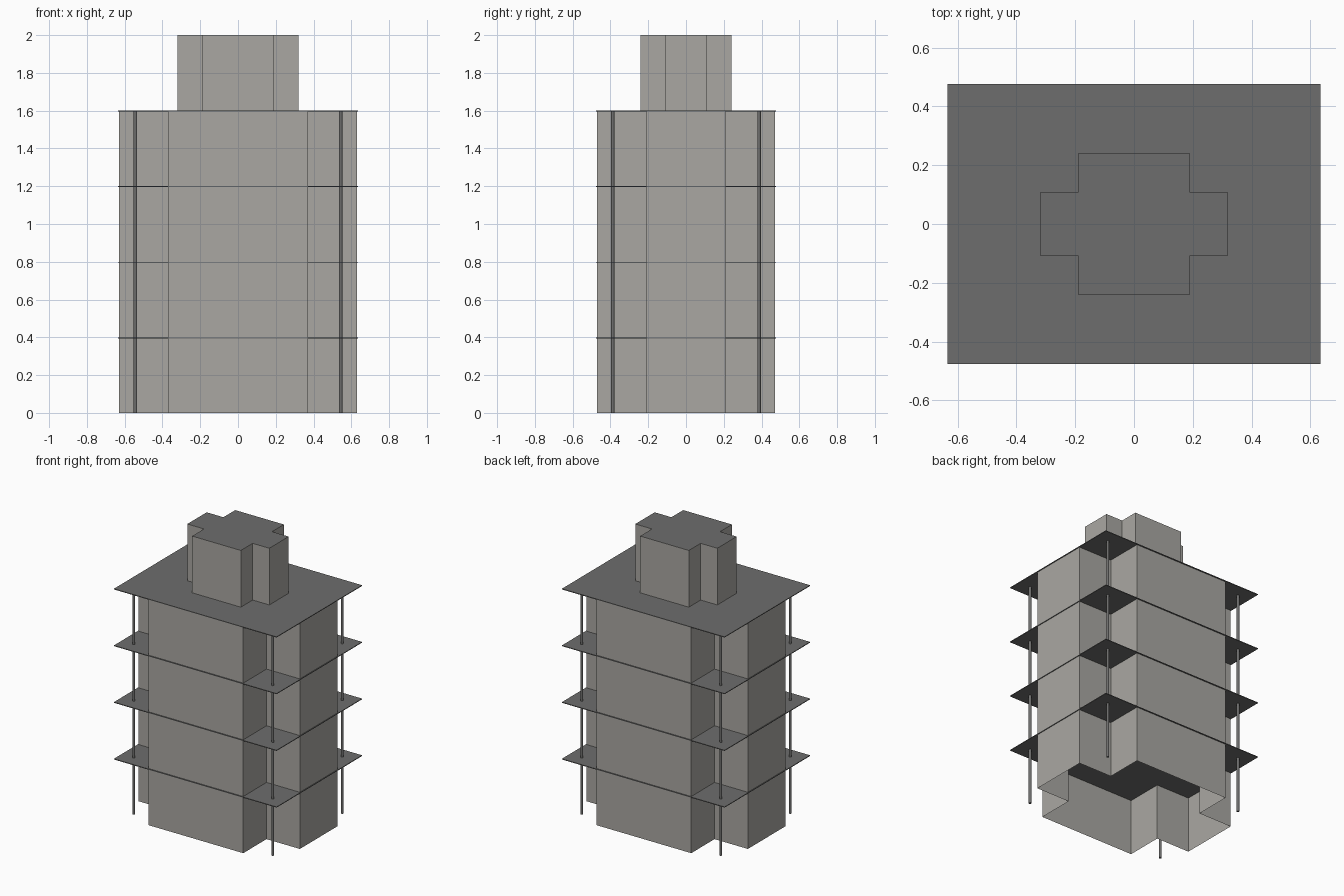
import bpy, bmesh

if "Cube" in bpy.data.objects:
    bpy.data.objects.remove(bpy.data.objects["Cube"])

FLOOR = 0.4          # storey height
SLAB = 0.005         # slab thickness


def material(name, rgb):
    m = bpy.data.materials.new(name)
    m.diffuse_color = (*rgb, 1)
    m.use_nodes = True
    m.node_tree.nodes["Principled BSDF"].inputs["Base Color"].default_value = m.diffuse_color
    return m


concrete = material("light concrete", (0.40, 0.39, 0.365))
dark = material("dark grey", (0.155, 0.155, 0.153))


def finish(name, bm, *mats):
    mesh = bpy.data.meshes.new(name)
    bm.to_mesh(mesh)
    bm.free()
    for m in mats:
        mesh.materials.append(m)
    obj = bpy.data.objects.new(name, mesh)
    bpy.context.collection.objects.link(obj)
    return obj


def cross_outline(ox, oy, ix, iy):
    """Plus-shaped plan, counter-clockwise: outer reach ox, oy; arm half widths ix, iy."""
    quarter = [(ox, iy), (ix, iy), (ix, oy)]
    pts = []
    for sx, sy in ((1, 1), (-1, 1), (-1, -1), (1, -1)):
        q = [(sx * x, sy * y) for x, y in quarter]
        pts += q if sx * sy > 0 else q[::-1]
    return pts


def walls(name, outline, z0, z1, capped=False):
    bm = bmesh.new()
    low = [bm.verts.new((x, y, z0)) for x, y in outline]
    high = [bm.verts.new((x, y, z1)) for x, y in outline]
    n = len(outline)
    for i in range(n):
        j = (i + 1) % n
        bm.faces.new((low[i], low[j], high[j], high[i]))
    if capped:
        bm.faces.new(high).material_index = 1
    return finish(name, bm, concrete, dark)


def slab(name, hx, hy, top):
    bm = bmesh.new()
    bmesh.ops.create_cube(bm, size=1)
    for v in bm.verts:
        v.co.x *= 2 * hx
        v.co.y *= 2 * hy
        v.co.z = top if v.co.z > 0 else top - SLAB
    return finish(name, bm, dark)


# Four open-bottomed storeys, each covered by a rectangular slab
plan = cross_outline(0.63, 0.47, 0.37, 0.21)
for i in range(4):
    walls(f"storey_walls_{i + 1}", plan, i * FLOOR, (i + 1) * FLOOR - SLAB)
    slab(f"floor_slab_{i + 1}", 0.635, 0.477, (i + 1) * FLOOR)

# Rooftop core with a dark roof
walls("rooftop_core", cross_outline(0.32, 0.24, 0.19, 0.108), 1.6, 2.0, capped=True)

# Slim corner columns
for i, (sx, sy) in enumerate(((1, 1), (-1, 1), (-1, -1), (1, -1))):
    bm = bmesh.new()
    bmesh.ops.create_cone(bm, cap_ends=True, segments=12, radius1=0.009,
                          radius2=0.009, depth=1.595)
    bmesh.ops.translate(bm, verts=bm.verts, vec=(sx * 0.543, sy * 0.387, 0.7975))
    finish(f"corner_column_{i + 1}", bm, dark)
